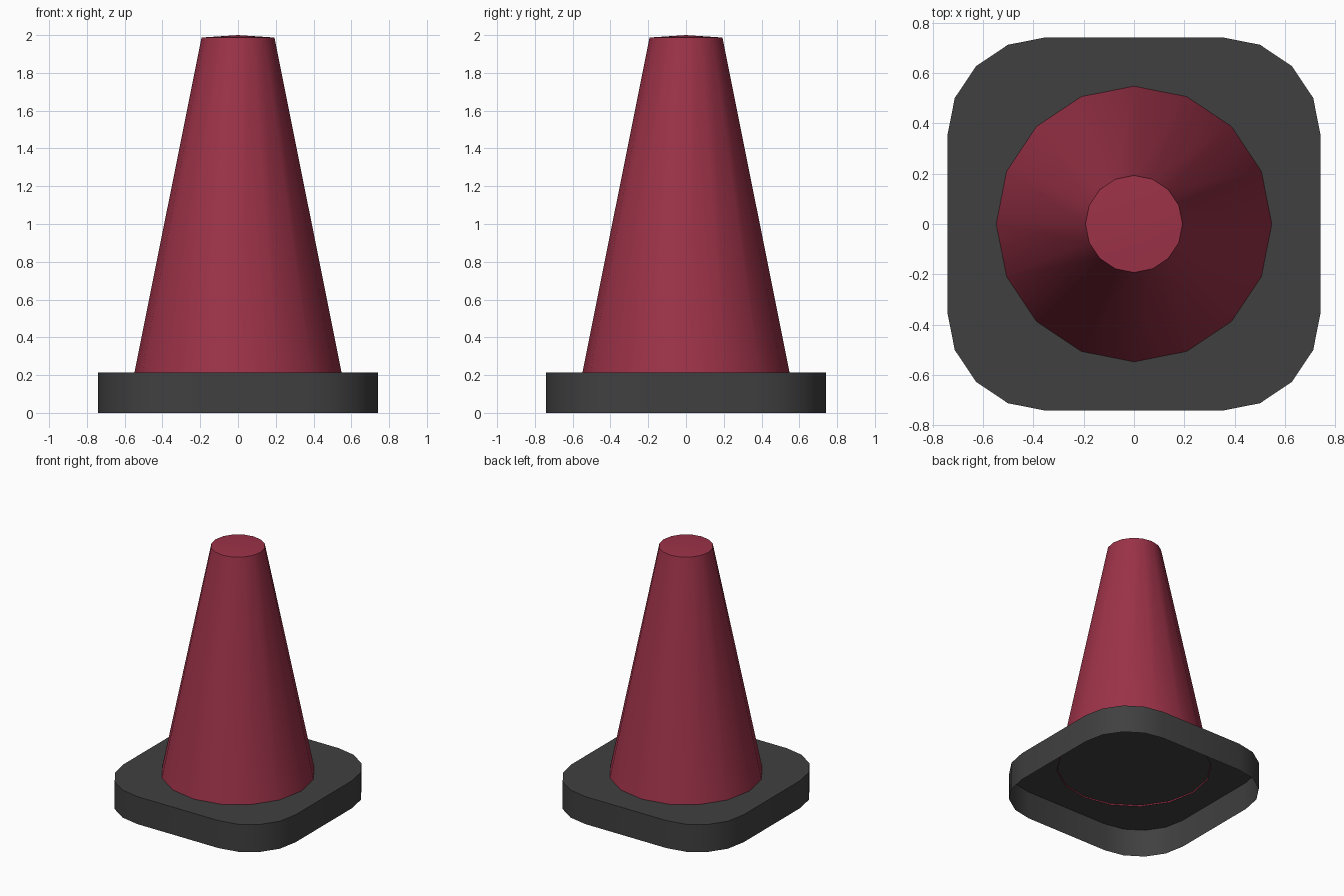
import bpy, bmesh, math

cube = bpy.data.objects.get("Cube")
if cube:
    bpy.data.objects.remove(cube, do_unlink=True)

PLATE_Z, RIM_Z, TOP_Z = 0.215, 1.987, 2.0
FOOT_R, TIP_R, SIDES = 0.548, 0.193, 16


def material(name, rgb):
    m = bpy.data.materials.new(name)
    m.use_nodes = True
    m.diffuse_color = (*rgb, 1)
    m.node_tree.nodes["Principled BSDF"].inputs["Base Color"].default_value = (*rgb, 1)
    return m


def circle(radius):
    steps = [math.tau * i / SIDES for i in range(SIDES)]
    return [(radius * math.cos(a), radius * math.sin(a)) for a in steps]


def rounded_square(half, radius, segments=4):
    points = []
    for corner in range(4):
        mid = math.pi / 4 + corner * math.pi / 2
        cx = math.copysign(half - radius, math.cos(mid))
        cy = math.copysign(half - radius, math.sin(mid))
        for i in range(segments + 1):
            a = (corner + i / segments) * math.pi / 2
            points.append((cx + radius * math.cos(a), cy + radius * math.sin(a)))
    return points


def ring(bm, outline, z):
    return [bm.verts.new((x, y, z)) for x, y in outline]


def walls(bm, low, high):
    for i in range(len(low)):
        j = (i + 1) % len(low)
        bm.faces.new((low[i], low[j], high[j], high[i]))


def finish(bm, name, mat):
    mesh = bpy.data.meshes.new(name)
    bm.to_mesh(mesh)
    bm.free()
    mesh.materials.append(mat)
    obj = bpy.data.objects.new(name, mesh)
    bpy.context.collection.objects.link(obj)
    bpy.ops.object.select_all(action='DESELECT')
    obj.select_set(True)
    bpy.context.view_layer.objects.active = obj
    bpy.ops.object.shade_smooth_by_angle(angle=math.radians(35))
    return obj


red = material("crimson plastic", (0.333, 0.032, 0.065))
grey = material("dark grey rubber", (0.051, 0.051, 0.051))

# Base: hollow, open underneath, with a round hole where the cone stands
bm = bmesh.new()
outline = rounded_square(0.742, 0.39)
low, high = ring(bm, outline, 0), ring(bm, outline, PLATE_Z)
walls(bm, low, high)
hole = ring(bm, circle(FOOT_R), PLATE_Z)
edges = [bm.edges.get((high[i - 1], high[i])) for i in range(len(high))]
edges += [bm.edges.new((hole[i - 1], hole[i])) for i in range(SIDES)]
bmesh.ops.triangle_fill(bm, edges=edges, use_beauty=True, normal=(0, 0, 1))
for face in bm.faces:
    face.normal_update()
    if face.normal.z < -0.5:
        face.normal_flip()
finish(bm, "base", grey)

# Underside disc closing the foot of the cone, slightly recessed
bm = bmesh.new()
bm.faces.new(reversed(ring(bm, circle(FOOT_R - 0.003), PLATE_Z + 0.008)))
finish(bm, "foot_disc", grey)

# Cone with a barely raised top
bm = bmesh.new()
foot, tip = ring(bm, circle(FOOT_R), PLATE_Z), ring(bm, circle(TIP_R), RIM_Z)
walls(bm, foot, tip)
peak = bm.verts.new((0, 0, TOP_Z))
for i in range(SIDES):
    bm.faces.new((tip[i - 1], tip[i], peak))
finish(bm, "cone", red)
